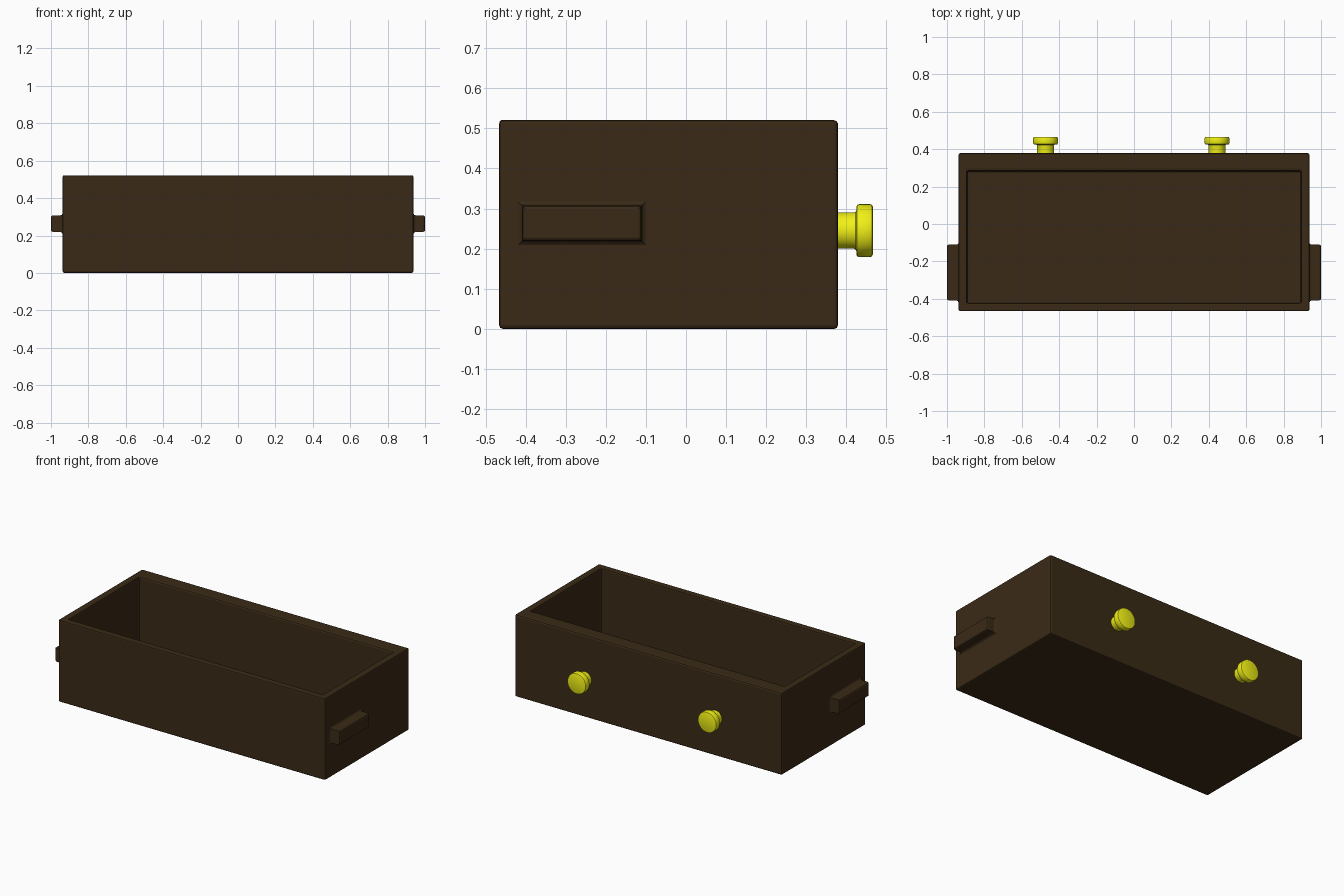
import bpy, bmesh, math

if "Cube" in bpy.data.objects:
    bpy.data.objects.remove(bpy.data.objects["Cube"])


def material(name, rgb):
    m = bpy.data.materials.new(name)
    m.diffuse_color = (*rgb, 1)
    m.use_nodes = True
    m.node_tree.nodes["Principled BSDF"].inputs["Base Color"].default_value = m.diffuse_color
    return m


wood = material("dark_wood", (0.042, 0.023, 0.008))
brass = material("yellow_metal", (0.87, 0.87, 0.008))


def loft(name, rings, mat, caps=True):
    """Join rings of equal point count into a closed skin with end caps."""
    bm = bmesh.new()
    loops = [[bm.verts.new(p) for p in ring] for ring in rings]
    n = len(loops[0])
    for a, b in zip(loops, loops[1:]):
        for i in range(n):
            j = (i + 1) % n
            bm.faces.new((a[i], a[j], b[j], b[i]))
    bm.faces.new(loops[0])
    bm.faces.new(loops[-1])
    bmesh.ops.recalc_face_normals(bm, faces=bm.faces)
    me = bpy.data.meshes.new(name)
    bm.to_mesh(me)
    bm.free()
    me.materials.append(mat)
    ob = bpy.data.objects.new(name, me)
    bpy.context.collection.objects.link(ob)
    return ob


def smooth(ob, angle=30):
    bpy.ops.object.select_all(action='DESELECT')
    bpy.context.view_layer.objects.active = ob
    ob.select_set(True)
    bpy.ops.object.shade_smooth_by_angle(angle=math.radians(angle))


def rect_z(x, y0, y1, z):
    return [(-x, y0, z), (x, y0, z), (x, y1, z), (-x, y1, z)]


def rect_x(x, y0, y1, z0, z1):
    return [(x, y0, z0), (x, y1, z0), (x, y1, z1), (x, y0, z1)]


# Drawer box: outer shell, rim and inner floor, with a thick panel at the knob side
H = 0.521
box = loft("drawer_box", [
    rect_z(0.938, -0.466, 0.379, 0.0),
    rect_z(0.938, -0.466, 0.379, H),
    rect_z(0.893, -0.424, 0.283, H),
    rect_z(0.893, -0.424, 0.283, 0.04)], wood)
bev = box.modifiers.new("edges", 'BEVEL')
bev.width = 0.009
bev.segments = 2
bev.limit_method = 'ANGLE'

# Side runners: flared where they meet the box, chamfered at the outer end
runner = loft("side_runner", [
    rect_x(0.930, -0.419, -0.101, 0.209, 0.317),
    rect_x(0.938, -0.419, -0.101, 0.209, 0.317),
    rect_x(0.942, -0.413, -0.107, 0.215, 0.311),
    rect_x(0.949, -0.409, -0.110, 0.219, 0.308),
    rect_x(0.990, -0.409, -0.110, 0.219, 0.308),
    rect_x(0.997, -0.406, -0.113, 0.222, 0.305),
    rect_x(1.000, -0.400, -0.119, 0.228, 0.299)], wood)
runner.modifiers.new("other_side", 'MIRROR')

# Knobs: turned profile of (radius, y)
profile = [(0.045, 0.370), (0.045, 0.418), (0.047, 0.423), (0.051, 0.425),
           (0.060, 0.425), (0.064, 0.427), (0.066, 0.432), (0.066, 0.459),
           (0.064, 0.464), (0.059, 0.466)]
N = 32
for side, cx in (("left", -0.473), ("right", 0.444)):
    rings = [[(cx + r * math.cos(math.tau * i / N), y,
               0.245 + r * math.sin(math.tau * i / N)) for i in range(N)]
             for r, y in profile]
    smooth(loft("knob_" + side, rings, brass))
